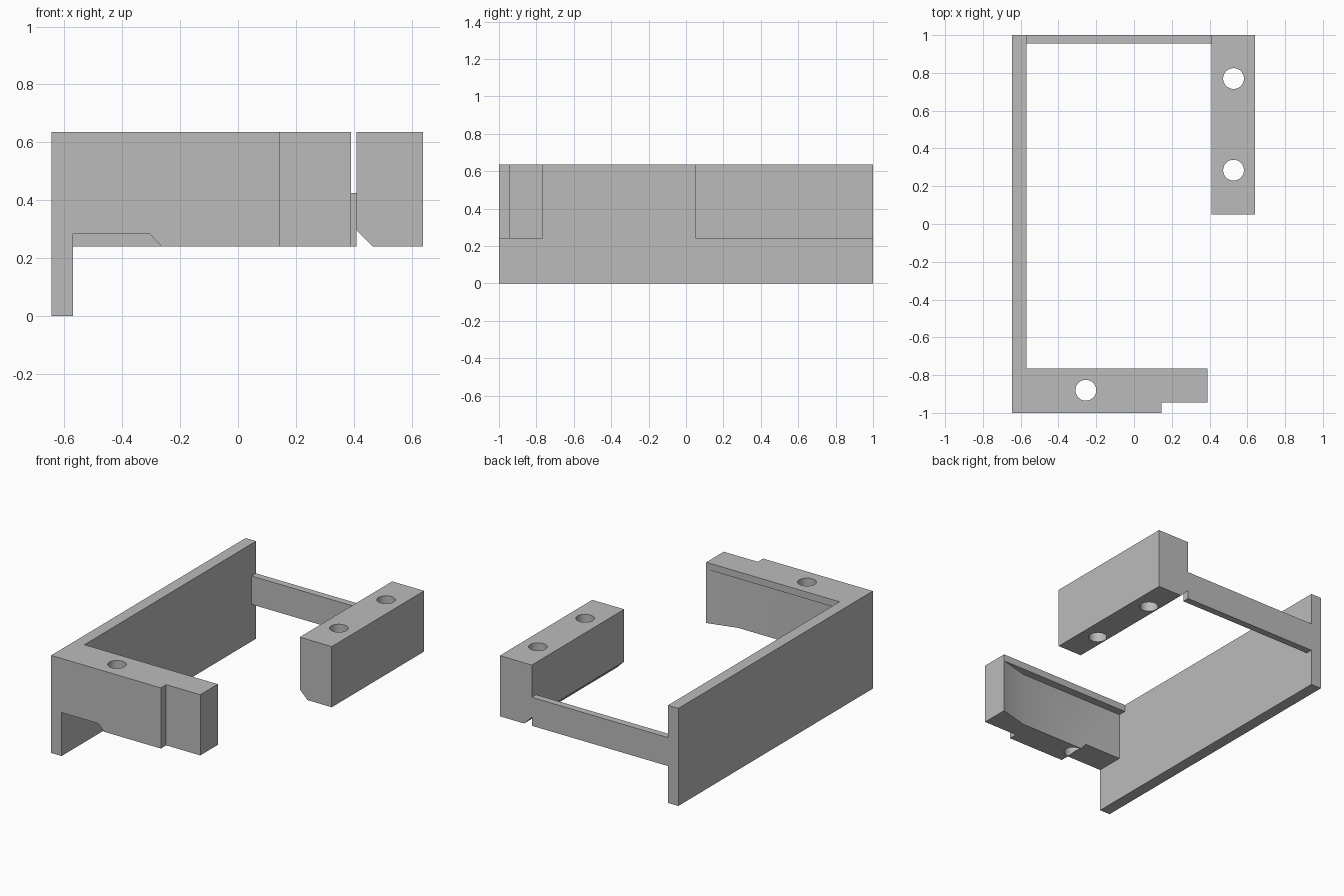
import bpy
import bmesh
from mathutils import Vector

cube = bpy.data.objects.get("Cube")
if cube:
    bpy.data.objects.remove(cube, do_unlink=True)

grey = bpy.data.materials.new("plain grey")
grey.use_nodes = True
COLOUR = (0.5, 0.5, 0.5, 1)
grey.diffuse_color = COLOUR
grey.node_tree.nodes["Principled BSDF"].inputs["Base Color"].default_value = COLOUR

# Shared levels
TOP, UNDER = 0.635, 0.24
WALL_IN = -0.57


def prism(name, outline, axis, low, high):
    """Extrude an outline along y (points are x, z) or z (points are x, y)."""
    def place(p, d):
        return Vector((p[0], d, p[1])) if axis == "y" else Vector((p[0], p[1], d))

    bm = bmesh.new()
    face = bm.faces.new([bm.verts.new(place(p, low)) for p in outline])
    new = bmesh.ops.extrude_face_region(bm, geom=[face])["geom"]
    offset = place((0, 0), high - low)
    bmesh.ops.translate(bm, vec=offset, verts=[v for v in new if isinstance(v, bmesh.types.BMVert)])
    bmesh.ops.recalc_face_normals(bm, faces=bm.faces)
    mesh = bpy.data.meshes.new(name)
    bm.to_mesh(mesh)
    bm.free()
    mesh.materials.append(grey)
    obj = bpy.data.objects.new(name, mesh)
    bpy.context.collection.objects.link(obj)
    return obj


def box(name, x, y, z):
    outline = [(x[0], y[0]), (x[1], y[0]), (x[1], y[1]), (x[0], y[1])]
    return prism(name, outline, "z", *z)


def hole(x, y):
    bpy.ops.mesh.primitive_cylinder_add(vertices=48, radius=0.055, depth=2, location=(x, y, 0.5))
    obj = bpy.context.object
    obj.name = "hole_cutter"
    obj.data.materials.append(grey)
    return obj


def cut(target, cutters):
    bpy.context.view_layer.objects.active = target
    for cutter in cutters:
        mod = target.modifiers.new("cut", "BOOLEAN")
        mod.operation, mod.solver, mod.object = "DIFFERENCE", "EXACT", cutter
        bpy.ops.object.modifier_apply(modifier=mod.name)
        bpy.data.objects.remove(cutter, do_unlink=True)


# Tall side wall and thin back rail
wall = box("side_wall", (-0.645, WALL_IN), (-1, 1), (0, TOP))
rail = box("back_rail", (WALL_IN, 0.41), (0.955, 1), (UNDER, 0.425))

# Left block with a chamfered inner lower edge and two screw holes
left_block = prism("left_block", [(0.465, UNDER), (0.64, UNDER), (0.64, TOP),
                                  (0.41, TOP), (0.41, 0.295)], "y", 0.05, 1)
cut(left_block, [hole(0.527, 0.77), hole(0.527, 0.285)])

# Front block with a relieved underside
front_block = prism("front_block", [(WALL_IN, 0.283), (-0.305, 0.283), (-0.265, UNDER),
                                    (0.39, UNDER), (0.39, TOP), (WALL_IN, TOP)], "y", -1, -0.765)
# Stepped front corner, ramped recess under the rear lip, screw hole
step = box("step_cutter", (0.145, 0.6), (-1.2, -0.945), (0, 1))
recess = prism("recess_cutter", [(-0.7, -0.817), (0.195, -0.817), (0.39, -0.765),
                                 (0.39, -0.6), (-0.7, -0.6)], "z", 0, 0.59)
cut(front_block, [step, recess, hole(-0.255, -0.88)])

# Smooth holes and ramp, sharp corners elsewhere
bpy.ops.object.select_all(action="DESELECT")
for part in (wall, rail, left_block, front_block):
    part.select_set(True)
bpy.context.view_layer.objects.active = front_block
bpy.ops.object.shade_smooth_by_angle()
